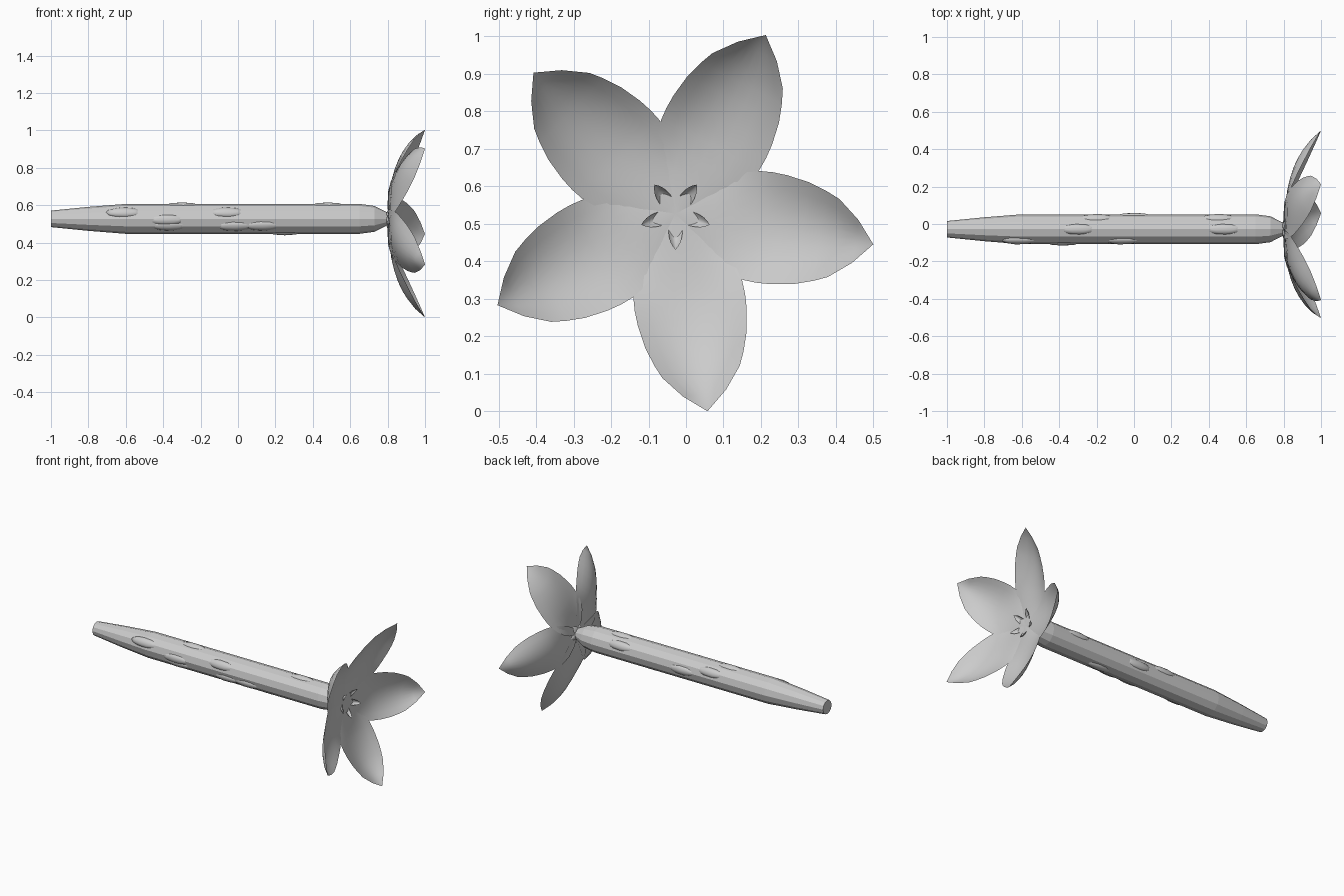
import bpy, bmesh, math
from mathutils import Vector, Matrix

if "Cube" in bpy.data.objects:
    bpy.data.objects.remove(bpy.data.objects["Cube"])

CY, CZ = -0.028, 0.527          # axis of the stem
TIP = 0.534                     # petal length seen head-on

grey = bpy.data.materials.new("light grey")
grey.diffuse_color = (0.6, 0.6, 0.6, 1)
grey.use_nodes = True
grey.node_tree.nodes["Principled BSDF"].inputs["Base Color"].default_value = grey.diffuse_color


def make(name, bm, smooth=False):
    me = bpy.data.meshes.new(name)
    bm.to_mesh(me)
    bm.free()
    me.materials.append(grey)
    for p in me.polygons:
        p.use_smooth = smooth
    ob = bpy.data.objects.new(name, me)
    bpy.context.collection.objects.link(ob)
    return ob


def lerp(table, t):
    for (a, va), (b, vb) in zip(table, table[1:]):
        if t <= b:
            return va + (vb - va) * (t - a) / (b - a)
    return table[-1][1]


# Stem: twelve-sided turned profile along x
PROFILE = [(-1, .044), (-.8, .064), (-.6, .08), (.65, .08),
           (.73, .069), (.80, .033)]
bm = bmesh.new()
rings = []
for x, r in PROFILE:
    rings.append([bm.verts.new((x, CY + r * math.cos(i * math.pi / 6),
                                CZ + r * math.sin(i * math.pi / 6)))
                  for i in range(12)])
for a, b in zip(rings, rings[1:]):
    for i in range(12):
        j = (i + 1) % 12
        bm.faces.new((a[i], a[j], b[j], b[i]))
bm.faces.new(rings[0][::-1])
bm.faces.new(rings[-1])
bmesh.ops.recalc_face_normals(bm, faces=bm.faces)
make("stem", bm)

# Low leaf buds lying on the stem: position along x, angle around the axis
BUDS = [(-.61, 150), (-.37, 212), (-.06, 150), (-.02, 214), (.13, 212),
        (.48, 90), (.25, 270), (-.3, 90), (-.38, 185), (0, 0), (-.2, 30),
        (.45, 30)]
bm = bmesh.new()
for x, deg in BUDS:
    m = (Matrix.Translation((x, CY, CZ)) @ Matrix.Rotation(math.radians(deg), 4, 'X')
         @ Matrix.Translation((0, .066, 0)) @ Matrix.Diagonal((.1, .022, .03, 1)))
    bmesh.ops.create_icosphere(bm, subdivisions=2, radius=1, matrix=m)
make("stem_buds", bm, True)

# Petal outline (distance along, half width), then x of the keel and of the rim
WIDTH = [(0, 0), (.025, .042), (.05, .07), (.1, .108), (.15, .133), (.206, .147),
         (.24, .149), (.28, .147), (.341, .137), (.39, .121), (.427, .105),
         (.485, .058), (TIP, 0)]
KEEL = [(0, .803), (.1, .808), (.2, .817), (.27, .832), (.33, .851),
        (.38, .873), (.43, .903), (.485, .946), (TIP, 1.0)]
RIM = [(0, .803), (.05, .8), (.1, .803), (.15, .817), (.206, .842), (.28, .875),
       (.427, .946), (TIP, 1.0)]


def leaf_ring(name, first_deg, scale, wide, x0, curl):
    bm = bmesh.new()
    for k in range(5):
        t = math.radians(first_deg + 72 * k)
        d = Vector((0, math.cos(t), math.sin(t)))
        s = Vector((0, -math.sin(t), math.cos(t)))
        rows = []
        for a, w in WIDTH:
            row = []
            for i in range(-4, 5):
                u = i / 4
                x = lerp(KEEL, a) + (lerp(RIM, a) - lerp(KEEL, a)) * u * u
                row.append(bm.verts.new(Vector((x0 + (x - .803) * curl, CY, CZ))
                                        + (d * a + s * w * wide * u) * scale))
            rows.append(row)
        for r0, r1 in zip(rows, rows[1:]):
            for i in range(8):
                bm.faces.new((r0[i], r1[i], r1[i + 1], r0[i + 1]))
    bmesh.ops.remove_doubles(bm, verts=bm.verts, dist=1e-5)
    return make(name, bm, True)


# Five big overlapping petals, then five small sepals whose tips poke through
leaf_ring("petals", -8.8, 1.0, 1.0, .803, 1.0)
leaf_ring("sepals", -90, .18, .7, .79, .27)
